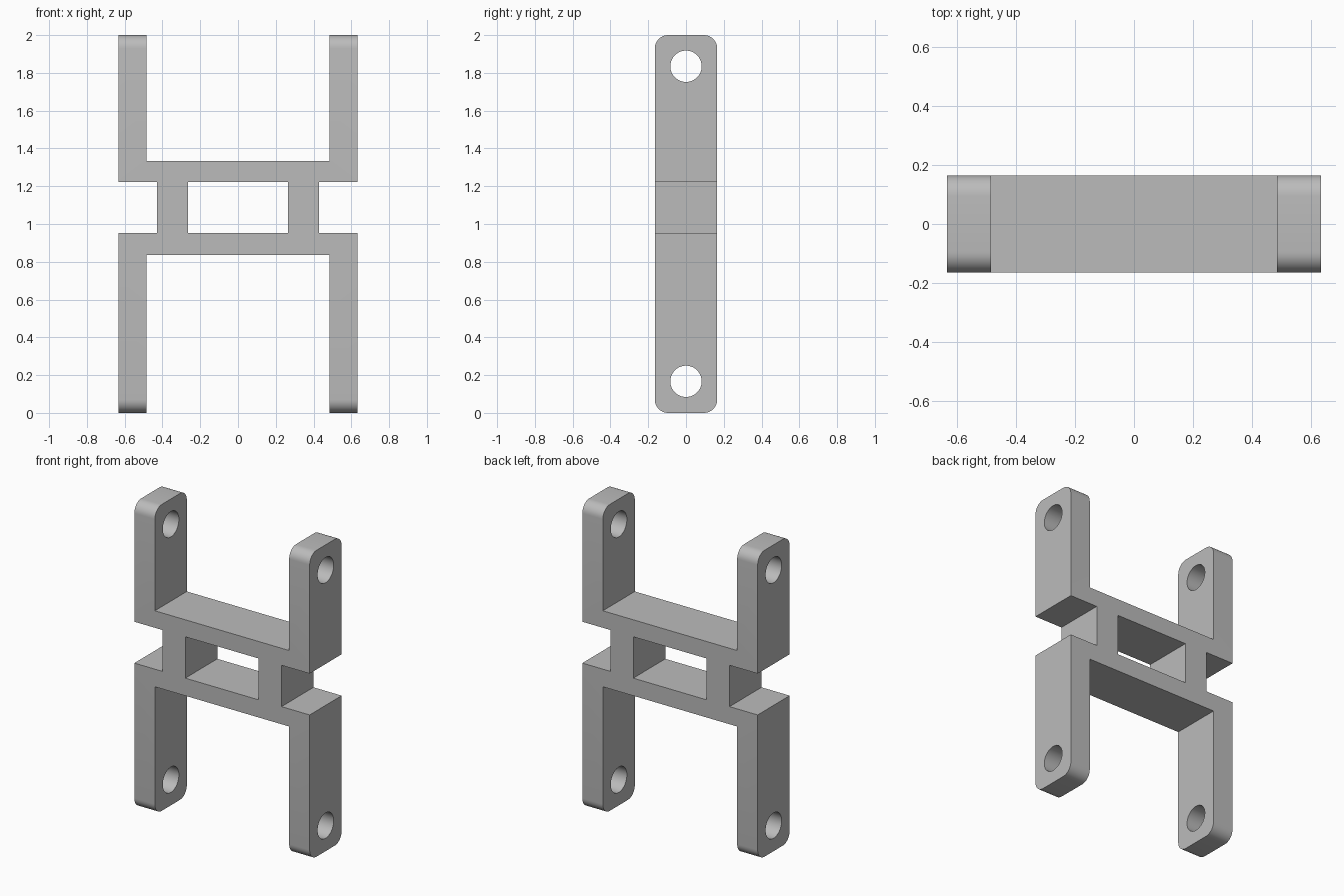
import bpy
import bmesh
import math

cube = bpy.data.objects.get("Cube")
if cube:
    bpy.data.objects.remove(cube, do_unlink=True)

DEPTH = 0.165      # half depth
OUTER, INNER = 0.633, 0.485
TOP = 2.0

grey = bpy.data.materials.new("plain grey")
grey.use_nodes = True
colour = (0.5, 0.5, 0.5, 1)
grey.diffuse_color = colour
grey.node_tree.nodes["Principled BSDF"].inputs["Base Color"].default_value = colour

# Left half of the frame outline: arms, crossbars and the post between them
profile = [
    (0, 0.837), (INNER, 0.837), (INNER, 0), (OUTER, 0), (OUTER, 0.952),
    (0.43, 0.952), (0.43, 1.222), (OUTER, 1.222), (OUTER, TOP), (INNER, TOP),
    (INNER, 1.333), (0, 1.333), (0, 1.222), (0.265, 1.222), (0.265, 0.952), (0, 0.952),
]
bm = bmesh.new()
face = bm.faces.new([bm.verts.new((x, -DEPTH, z)) for x, z in profile])
extruded = bmesh.ops.extrude_face_region(bm, geom=[face])["geom"]
for v in extruded:
    if isinstance(v, bmesh.types.BMVert):
        v.co.y = DEPTH

# Open the centre plane so the halves join cleanly
centre = [f for f in bm.faces if all(abs(v.co.x) < 1e-5 for v in f.verts)]
bmesh.ops.delete(bm, geom=centre, context="FACES")
bmesh.ops.recalc_face_normals(bm, faces=bm.faces)

# Round the arm ends
ends = [e for e in bm.edges
        if all(abs(v.co.z - z) < 1e-5 for v in e.verts for z in [0 if v.co.z < 1 else TOP])
        and abs(e.verts[0].co.y - e.verts[1].co.y) < 1e-5]
bmesh.ops.bevel(bm, geom=ends, offset=0.07, segments=8, profile=0.5, affect="EDGES")

mesh = bpy.data.meshes.new("bracket_frame")
bm.to_mesh(mesh)
bm.free()
mesh.materials.append(grey)
frame = bpy.data.objects.new("bracket_frame", mesh)
bpy.context.collection.objects.link(frame)
frame.modifiers.new("mirror", "MIRROR").use_axis[0] = True

# Pin holes through both pairs of arms
cutters = []
for name, z in (("lower_hole", 0.167), ("upper_hole", 1.835)):
    bpy.ops.mesh.primitive_cylinder_add(vertices=48, radius=0.083, depth=2,
                                        location=(0, 0, z), rotation=(0, math.pi / 2, 0))
    cutter = bpy.context.object
    cutter.name = name + "_cutter"
    cutter.hide_render = True
    cutter.data.materials.append(grey)
    hole = frame.modifiers.new(name, "BOOLEAN")
    hole.operation = "DIFFERENCE"
    hole.solver = "EXACT"
    hole.object = cutter
    cutters.append(cutter)

# Apply everything, then drop the cutters
bpy.ops.object.select_all(action="DESELECT")
frame.select_set(True)
bpy.context.view_layer.objects.active = frame
for name in [m.name for m in frame.modifiers]:
    bpy.ops.object.modifier_apply(modifier=name)
for cutter in cutters:
    bpy.data.objects.remove(cutter, do_unlink=True)
bpy.ops.object.shade_smooth_by_angle(angle=math.radians(30))
